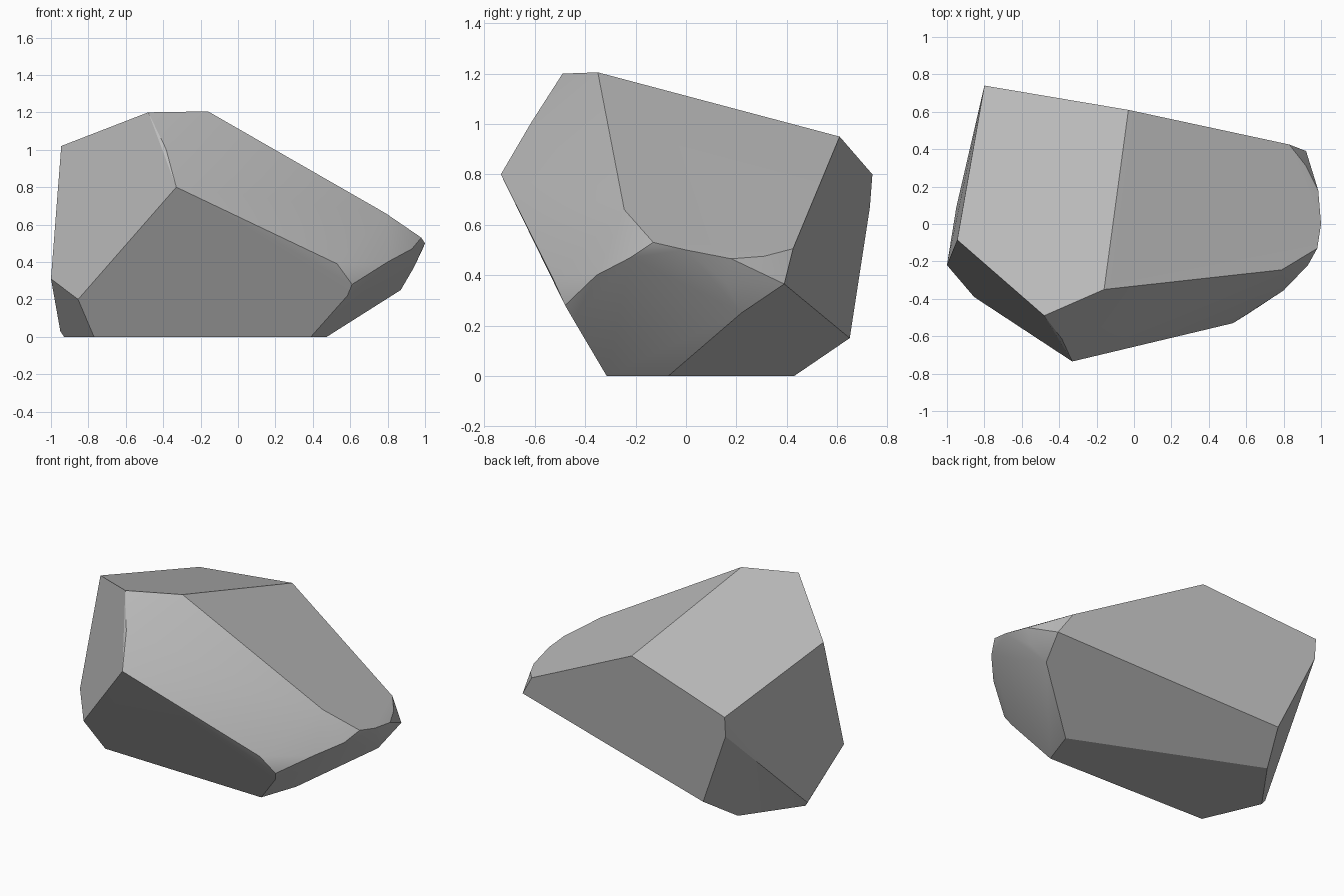
import bpy, bmesh, math

cube = bpy.data.objects.get("Cube")
if cube:
    bpy.data.objects.remove(cube, do_unlink=True)

# Stone colour
stone = bpy.data.materials.new("stone_grey")
stone.use_nodes = True
grey = (0.5, 0.5, 0.5, 1)
stone.diffuse_color = grey
stone.node_tree.nodes["Principled BSDF"].inputs["Base Color"].default_value = grey

# Corners of the boulder, grouped by region
crown = [(-.48, -.49, 1.2), (-.16, -.35, 1.205), (-.03, .61, .95),
         (-.8, .74, .8), (-.945, -.085, 1.02)]
back = [(-.8, .73, .67), (-.58, .65, .15), (.83, .425, .505), (.92, .39, .365)]
front = [(-.385, -.615, 1.005), (-.33, -.735, .8), (.53, -.53, .39),
         (.61, -.48, .28), (.585, -.445, .22), (-.855, -.39, .2)]
left_flank = [(-1, -.22, .31), (-.95, .09, .03)]
nose = [(.06, -.315, 1.08), (.22, -.31, .985), (.79, -.245, .66),
        (.98, -.13, .53), (1, 0, .5), (.985, .18, .465), (.92, .31, .475),
        (.93, -.22, .47), (.8, -.355, .4), (.94, .16, .37), (.87, .22, .25)]
base = [(-.68, .43, 0), (-.93, .08, 0), (-.77, -.285, 0), (.39, -.315, 0), (.475, -.07, 0)]

# Wrap a convex skin over the corners and merge the flat facets
bm = bmesh.new()
for p in crown + back + front + left_flank + nose + base:
    bm.verts.new(p)
hull = bmesh.ops.convex_hull(bm, input=bm.verts)
loose = {v for v in hull["geom_interior"] + hull["geom_unused"]
         if isinstance(v, bmesh.types.BMVert) and not v.link_faces}
bmesh.ops.delete(bm, geom=list(loose), context="VERTS")
bmesh.ops.dissolve_limit(bm, angle_limit=math.radians(4), verts=bm.verts, edges=bm.edges)
bmesh.ops.recalc_face_normals(bm, faces=bm.faces)

mesh = bpy.data.meshes.new("boulder")
bm.to_mesh(mesh)
bm.free()
mesh.materials.append(stone)
boulder = bpy.data.objects.new("boulder", mesh)
bpy.context.collection.objects.link(boulder)

# Soften the worn nose, keep the broken edges crisp
bpy.context.view_layer.objects.active = boulder
boulder.select_set(True)
bpy.ops.object.shade_smooth_by_angle(angle=math.radians(30))
